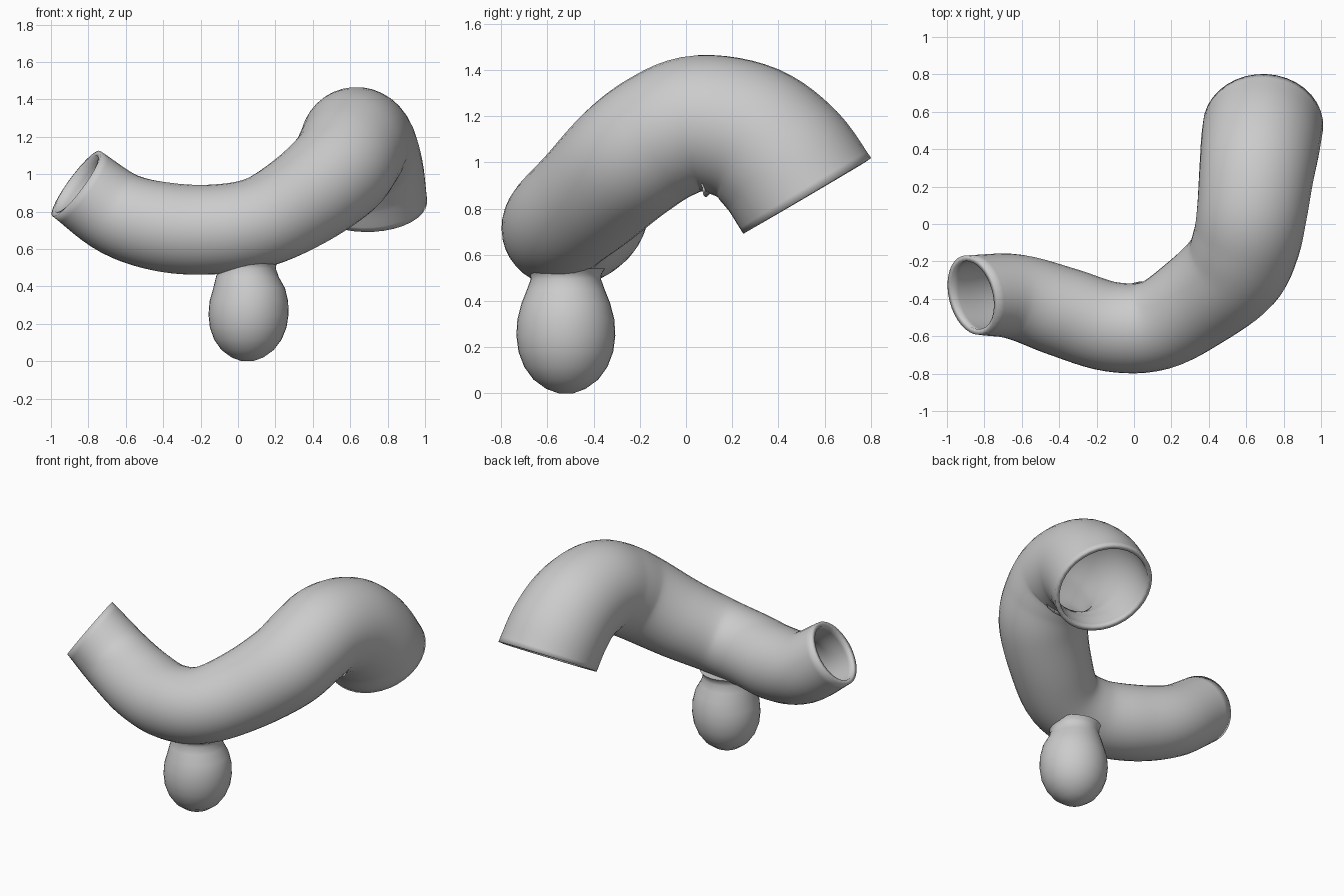
import bpy, bmesh, math
from mathutils import Vector

cube = bpy.data.objects.get("Cube")
if cube:
    bpy.data.objects.remove(cube, do_unlink=True)

# One plain grey for everything
grey = bpy.data.materials.new("plain_grey")
grey.use_nodes = True
grey.diffuse_color = (0.6, 0.6, 0.6, 1)
bsdf = grey.node_tree.nodes["Principled BSDF"]
bsdf.inputs["Base Color"].default_value = (0.6, 0.6, 0.6, 1)
bsdf.inputs["Roughness"].default_value = 0.7


def skin(name, rings, cap=False):
    """Join rings of points into one smooth skin."""
    bm = bmesh.new()
    loops = [[bm.verts.new(p) for p in ring] for ring in rings]
    for a, b in zip(loops, loops[1:]):
        for i in range(len(a)):
            j = (i + 1) % len(a)
            bm.faces.new((a[i], a[j], b[j], b[i]))
    if cap:
        bm.faces.new(loops[0])
        bm.faces.new(loops[-1])
    bmesh.ops.recalc_face_normals(bm, faces=bm.faces)
    mesh = bpy.data.meshes.new(name)
    bm.to_mesh(mesh)
    bm.free()
    mesh.materials.append(grey)
    obj = bpy.data.objects.new(name, mesh)
    bpy.context.collection.objects.link(obj)
    return obj


def smooth(obj):
    bpy.ops.object.select_all(action="DESELECT")
    obj.select_set(True)
    bpy.context.view_layer.objects.active = obj
    bpy.ops.object.shade_smooth_by_angle(angle=math.radians(45))


def catmull(p0, p1, p2, p3, t):
    return 0.5 * (2 * p1 + (p2 - p0) * t + (2 * p0 - 5 * p1 + 4 * p2 - p3) * t * t
                  + (3 * p1 - p0 - 3 * p2 + p3) * t ** 3)


# Bent pipe: centre line points with radius
SIDES, STEPS = 36, 6
path = [Vector(p) for p in (
    (-0.865, -0.38, 0.95, 0.216), (-0.63, -0.39, 0.785, 0.228),
    (-0.38, -0.47, 0.715, 0.24), (-0.12, -0.55, 0.705, 0.24),
    (0.12, -0.54, 0.745, 0.243), (0.34, -0.41, 0.86, 0.26),
    (0.53, -0.25, 1.01, 0.28), (0.60, -0.10, 1.115, 0.288),
    (0.63, 0.06, 1.17, 0.295), (0.655, 0.27, 1.125, 0.307),
    (0.675, 0.42, 1.005, 0.318), (0.69, 0.525, 0.855, 0.322))]
start_dir = Vector((0.79, 0.19, -0.58)).normalized()
end_dir = Vector((0, 0.51, -0.86)).normalized()
ext = [2 * path[0] - path[1]] + path + [2 * path[-1] - path[-2]]
line = [catmull(*ext[i:i + 4], s / STEPS)
        for i in range(len(path) - 1) for s in range(STEPS)] + [path[-1]]

rings = []
side = Vector((0, 1, 0))
last = len(line) - 1
for k, p in enumerate(line):
    tangent = (line[min(k + 1, last)] - line[max(k - 1, 0)]).to_3d().normalized()
    # Ease into the cut direction at both mouths
    for d, w in ((start_dir, 1 - k / STEPS), (end_dir, 1 - (last - k) / STEPS)):
        if w > 0:
            tangent = tangent.lerp(d, w).normalized()
    side = (side - tangent * side.dot(tangent)).normalized()
    other = tangent.cross(side)
    ring = []
    for i in range(SIDES):
        a = math.tau * i / SIDES
        ring.append(p.to_3d() + p.w * (side * math.cos(a) + other * math.sin(a)))
    rings.append(ring)
pipe = skin("bent_pipe", rings)

# Make the outer skin face outward, then thicken inward
face = pipe.data.polygons[0]
if face.normal.dot(face.center - line[0].to_3d()) < 0:
    pipe.data.flip_normals()
wall = pipe.modifiers.new("wall", "SOLIDIFY")
wall.thickness = 0.03
wall.offset = -1
smooth(pipe)

# Hanging bulb with a narrow neck that flares into the pipe
profile = [(0.03, 0.0), (0.085, 0.02), (0.14, 0.06), (0.18, 0.115), (0.205, 0.18),
           (0.214, 0.25), (0.21, 0.32), (0.192, 0.39), (0.168, 0.45),
           (0.152, 0.495), (0.156, 0.52), (0.17, 0.54)]
bulb = skin("hanging_bulb", [
    [(0.05 + 0.01 * (z < 0.4) * (z / 0.4) + r * math.cos(math.tau * i / SIDES),
      -0.52 + r * math.sin(math.tau * i / SIDES), z) for i in range(SIDES)]
    for r, z in profile], cap=True)
smooth(bulb)
